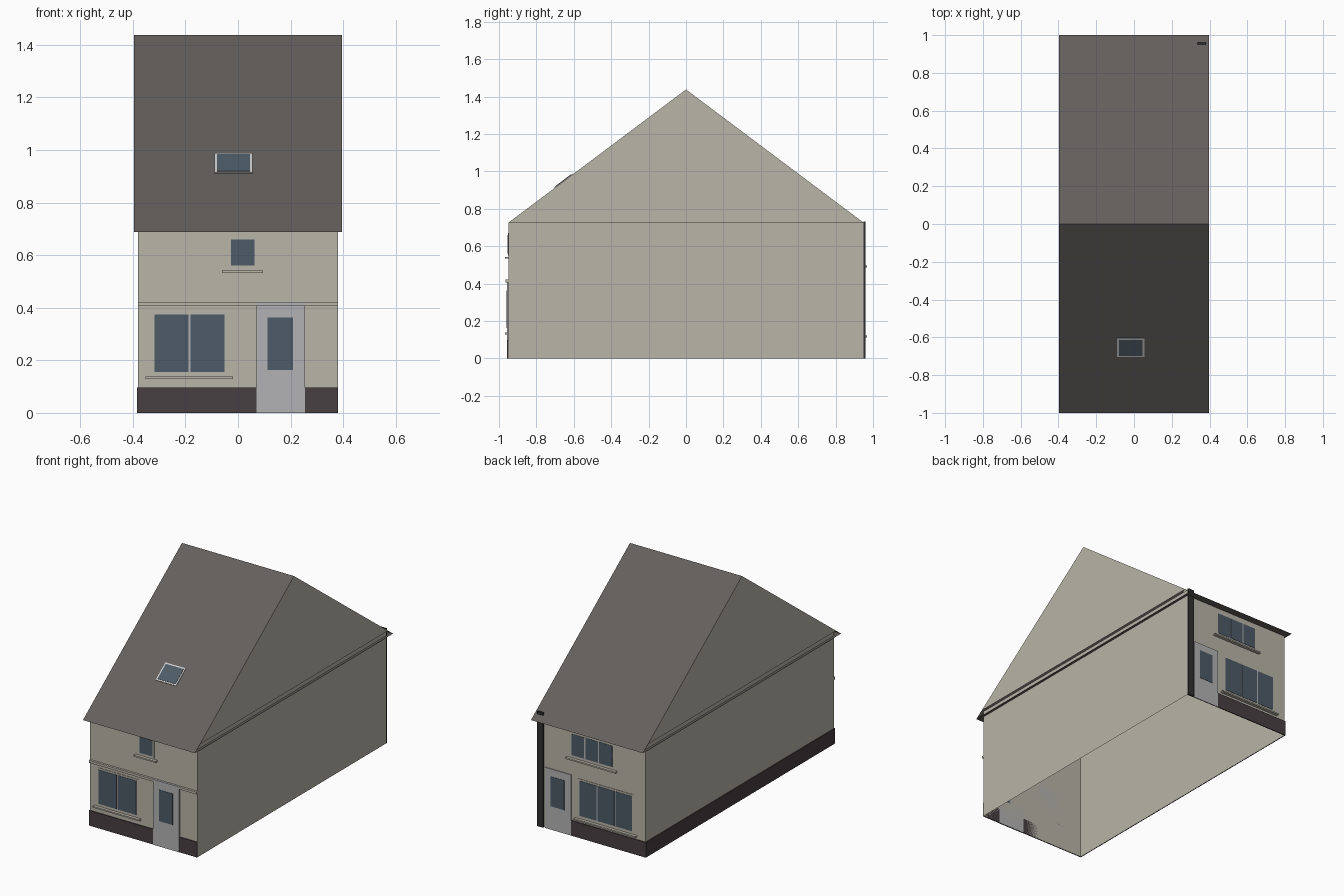
import bpy, bmesh, math
from mathutils import Matrix

if "Cube" in bpy.data.objects:
    bpy.data.objects.remove(bpy.data.objects["Cube"])

def material(name, rgb):
    m = bpy.data.materials.new(name)
    m.diffuse_color = (*rgb, 1)
    m.use_nodes = True
    m.node_tree.nodes["Principled BSDF"].inputs["Base Color"].default_value = m.diffuse_color
    return m

WALL = material("render", (0.48, 0.46, 0.39))
ROOF = material("slate", (0.125, 0.115, 0.108))
BASE = material("plinth", (0.065, 0.05, 0.055))
GLASS = material("glass", (0.075, 0.105, 0.135))
DOOR = material("door_grey", (0.45, 0.45, 0.46))
WHITE = material("pale_frame", (0.7, 0.7, 0.68))
DARK = material("pipe_dark", (0.03, 0.03, 0.032))

W, D, R = 0.38, 0.95, 0.396          # wall half width, half depth, roof half width
EAVE, TOP, RIDGE = 0.6875, 0.725, 1.4375

def mesh(name, verts, faces, mat):
    me = bpy.data.meshes.new(name)
    me.from_pydata(verts, [], faces)
    me.materials.append(mat)
    ob = bpy.data.objects.new(name, me)
    bpy.context.collection.objects.link(ob)
    return ob

def box(name, x, y, z, mat):
    """Box from (min, max) pairs."""
    bm = bmesh.new()
    bmesh.ops.create_cube(bm, size=1)
    for v in bm.verts:
        v.co = [(a + b) / 2 + c * abs(b - a) for (a, b), c in zip((x, y, z), v.co)]
    ob = mesh(name, [], [], mat)
    bm.to_mesh(ob.data)
    bm.free()
    return ob

def on_wall(name, side, x, z, depth, mat):
    """Thin slab fixed to the front (side -1) or back (side 1) wall."""
    return box(name, x, sorted((side * D, side * (D + depth))), z, mat)

def window(name, side, x, z, panes, sill):
    f, bar = 0.011, 0.008
    on_wall(name + "_frame", side, (x[0] - f, x[1] + f), (z[0] - f, z[1] + f), 0.003, WALL)
    w = (x[1] - x[0] + bar) / panes
    on_wall(name + "_bars", side, x, z, 0.004, DOOR)
    for i in range(panes):
        a = x[0] + i * w
        on_wall(f"{name}_pane_{i + 1}", side, (a, a + w - bar), z, 0.005, GLASS)
    on_wall(name + "_sill", side, (x[0] - 0.033, x[1] + 0.033), (sill, sill + 0.009), 0.019, WALL)

# open-bottomed walls
ring = [(-W, -D), (W, -D), (W, D), (-W, D)]
mesh("walls", [(x, y, z) for z in (0, TOP) for x, y in ring],
     [(i, (i + 1) % 4, (i + 1) % 4 + 4, i + 4) for i in range(4)], WALL)

# gable triangles, set at the roof edges
for side, name in ((1, "right_gable"), (-1, "left_gable")):
    mesh(name, [(side * R, -D, TOP), (side * R, D, TOP), (side * R, 0, RIDGE)],
         [(0, 1, 2) if side > 0 else (2, 1, 0)], WALL)

# roof slopes and the flat soffit under them
mesh("roof", [(x, y, z) for x in (-R, R) for y, z in ((-1, EAVE), (1, EAVE), (0, RIDGE))],
     [(0, 3, 5, 2), (2, 5, 4, 1), (0, 1, 4, 3)], ROOF)

# skylight on the front slope
pitch = Matrix.Translation((-0.017, -0.653, RIDGE - 0.75 * 0.653)) @ Matrix.Rotation(math.atan(0.75), 4, 'X')
for name, hx, hy, h, mat in (("skylight_frame", 0.072, 0.062, 0.004, WHITE),
                             ("skylight_glass", 0.063, 0.053, 0.006, GLASS)):
    box(name, (-hx, hx), (-hy, hy), (-0.002, h), mat).data.transform(pitch)

# plinth: front either side of the door, left flank and back
on_wall("front_plinth_left", -1, (-W - 0.005, 0.07), (0, 0.097), 0.006, BASE)
on_wall("front_plinth_right", -1, (0.255, W), (0, 0.097), 0.006, BASE)
on_wall("back_plinth", 1, (-W - 0.005, 0.145), (0, 0.097), 0.006, BASE)
box("left_plinth", (-W - 0.005, -W), (-D, D), (0, 0.097), BASE)

# front door, its head and the string course
on_wall("front_door", -1, (0.07, 0.255), (0, 0.415), 0.008, DOOR)
on_wall("front_door_glass", -1, (0.112, 0.21), (0.163, 0.363), 0.010, GLASS)
on_wall("string_course_left", -1, (-W, 0.07), (0.406, 0.421), 0.014, WALL)
on_wall("string_course_right", -1, (0.255, W), (0.406, 0.421), 0.014, WALL)
on_wall("front_door_head", -1, (0.07, 0.255), (0.406, 0.421), 0.014, DOOR)

# back door
on_wall("back_door", 1, (0.145, 0.327), (0, 0.387), 0.006, DOOR)
on_wall("back_door_glass", 1, (0.19, 0.287), (0.15, 0.34), 0.008, GLASS)

# windows
window("front_shop_window", -1, (-0.318, -0.052), (0.156, 0.374), 2, 0.129)
window("front_upper_window", -1, (-0.027, 0.063), (0.56, 0.66), 1, 0.533)
window("back_lower_window", 1, (-0.287, 0.083), (0.142, 0.365), 3, 0.113)
window("back_upper_window", 1, (-0.146, 0.142), (0.515, 0.65), 3, 0.487)

# downpipe at the back corner
on_wall("downpipe", 1, (0.337, W), (0, 0.733), 0.011, DARK)
